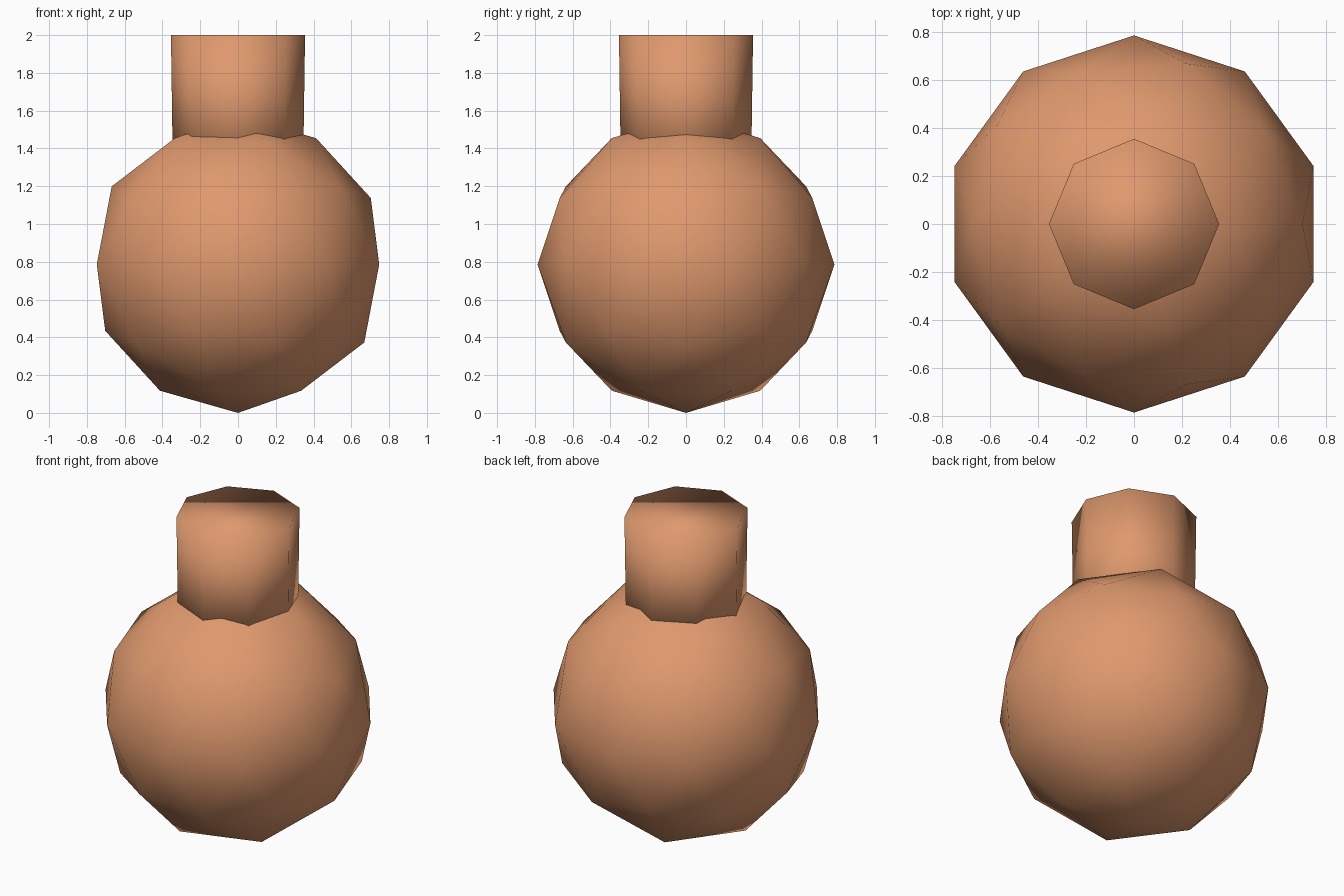
import bpy

if "Cube" in bpy.data.objects:
    bpy.data.objects.remove(bpy.data.objects["Cube"])

R = 0.786          # body radius
NECK_BOTTOM = 1.3
TOP = 2.0

clay = bpy.data.materials.new("copper_clay")
clay.diffuse_color = (0.74, 0.32, 0.155, 1.0)
clay.use_nodes = True
clay.node_tree.nodes["Principled BSDF"].inputs["Base Color"].default_value = clay.diffuse_color


def finish(name):
    """Name the active object, colour it and shade it fully smooth."""
    ob = bpy.context.object
    ob.name = name
    ob.data.name = name
    ob.data.materials.append(clay)
    ob.data.shade_smooth()
    return ob


# Round flask body: low-poly icosphere resting on the ground
bpy.ops.mesh.primitive_ico_sphere_add(subdivisions=2, radius=R, location=(0, 0, R))
finish("flask_body")

# Eight-sided capped neck, widening very slightly upwards
bpy.ops.mesh.primitive_cone_add(
    vertices=8, radius1=0.345, radius2=0.355, depth=TOP - NECK_BOTTOM,
    location=(0, 0, (TOP + NECK_BOTTOM) / 2))
finish("flask_neck")
